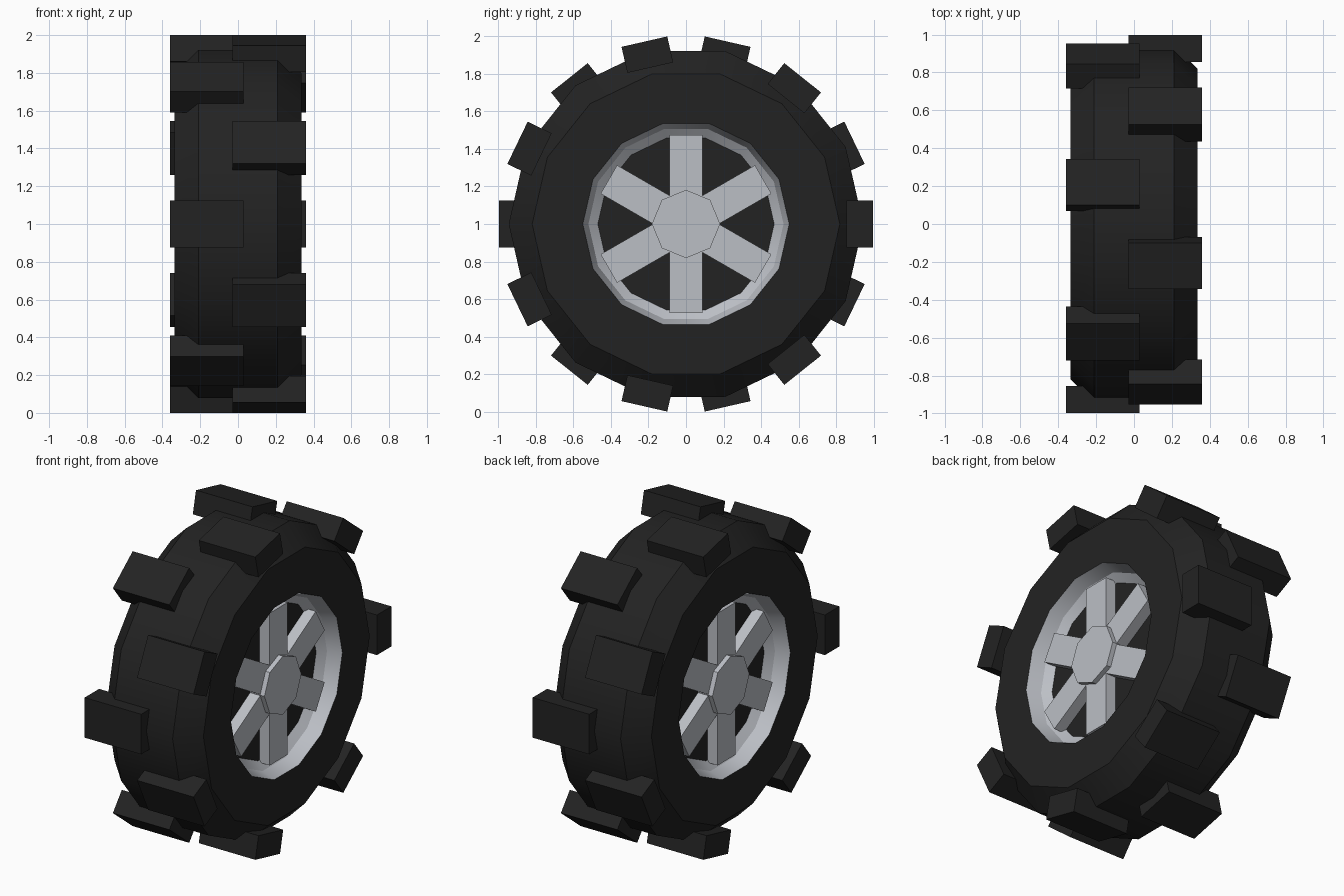
import bpy, bmesh, math
from mathutils import Matrix

if "Cube" in bpy.data.objects:
    bpy.data.objects.remove(bpy.data.objects["Cube"])

SIDES = 14
AXLE = Matrix.Translation((0, 0, 1))   # wheel axle runs along x at z = 1


def material(name, color):
    m = bpy.data.materials.new(name)
    m.diffuse_color = (*color, 1)
    m.use_nodes = True
    m.node_tree.nodes["Principled BSDF"].inputs["Base Color"].default_value = m.diffuse_color
    return m


RUBBER = material("dark rubber", (0.0165, 0.0165, 0.0165))
SILVER = material("silver metal", (0.50, 0.52, 0.56))


def finish(name, bm, mat, smooth=True):
    bm.transform(AXLE)
    me = bpy.data.meshes.new(name)
    bm.to_mesh(me)
    bm.free()
    me.materials.append(mat)
    ob = bpy.data.objects.new(name, me)
    bpy.context.collection.objects.link(ob)
    if smooth:
        bpy.ops.object.select_all(action='DESELECT')
        ob.select_set(True)
        bpy.context.view_layer.objects.active = ob
        bpy.ops.object.shade_smooth_by_angle(angle=math.radians(30))
    return ob


def lathe(name, profiles, mat, sides=SIDES):
    """Revolve (x, radius) profiles around the axle."""
    bm = bmesh.new()
    for prof in profiles:
        rings = []
        for x, r in prof:
            angles = [2 * math.pi * j / sides for j in range(sides)]
            rings.append([bm.verts.new((x, r * math.cos(a), r * math.sin(a))) for a in angles])
        for a, b in zip(rings, rings[1:]):
            for j in range(sides):
                k = (j + 1) % sides
                bm.faces.new((a[j], b[j], b[k], a[k]))
    bmesh.ops.remove_doubles(bm, verts=bm.verts, dist=1e-5)
    return finish(name, bm, mat)


def both_sides(prof):
    """The profile on the right side plus its mirror on the left."""
    return [prof, [(-x, r) for x, r in reversed(prof)]]


def add_box(bm, x0, x1, r0, r1, width, angle):
    """Box spanning x0..x1 and r0..r1 along the radial direction at an angle."""
    mat = (Matrix.Rotation(angle, 4, 'X')
           @ Matrix.Translation(((x0 + x1) / 2, (r0 + r1) / 2, 0))
           @ Matrix.Diagonal((x1 - x0, r1 - r0, width, 1)))
    bmesh.ops.create_cube(bm, size=1, matrix=mat)


# Tyre carcass with bevelled shoulders
lathe("tyre", [[(0.335, 0.55), (0.335, 0.82), (0.21, 0.945),
                (-0.21, 0.945), (-0.335, 0.82), (-0.335, 0.55)]], RUBBER)

# Dark plate behind the spokes
lathe("wheel_back_plate", both_sides([(0.21, 0), (0.21, 0.47)]), RUBBER)

# Dished rim
lathe("rim", both_sides([(0.21, 0.47), (0.25, 0.52), (0.335, 0.55)]), SILVER)

# Octagonal hub caps
lathe("hub", both_sides([(0.31, 0), (0.31, 0.182), (0.21, 0.182)][::-1][::-1]), SILVER, 8)

# Three crossing bars per side make six spokes
bm = bmesh.new()
for side in (-1, 1):
    for i in range(3):
        x0, x1 = sorted((side * 0.21, side * 0.28))
        add_box(bm, x0, x1, -0.475, 0.475, 0.175, math.radians(30 + 60 * i))
finish("spokes", bm, SILVER, False)

# Tread lugs alternate between the two sides
bm = bmesh.new()
for k in range(SIDES):
    x0, x1 = (-0.03, 0.36) if k % 2 == 0 else (-0.36, 0.03)
    add_box(bm, x0, x1, 0.855, 0.997, 0.25, 2 * math.pi * k / SIDES)
finish("tread_lugs", bm, RUBBER, False)
